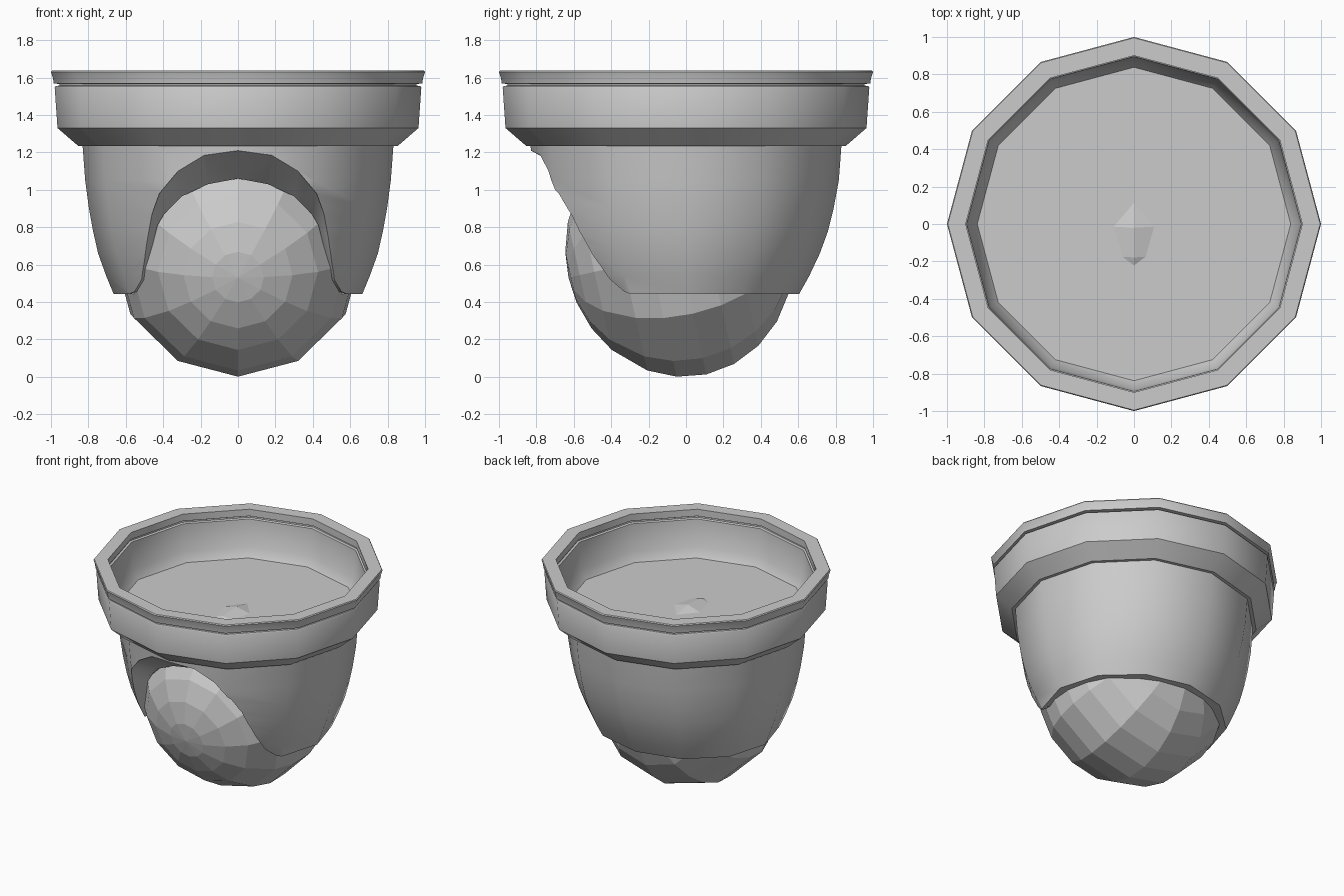
import bpy, bmesh, math
from mathutils import Matrix

if "Cube" in bpy.data.objects:
    bpy.data.objects.remove(bpy.data.objects["Cube"])

SIDES = 12


def finish(name, bm, smooth=None, solid=False):
    bmesh.ops.recalc_face_normals(bm, faces=bm.faces)
    if solid and bm.calc_volume(signed=True) < 0:
        bmesh.ops.reverse_faces(bm, faces=bm.faces)
    me = bpy.data.meshes.new(name)
    bm.to_mesh(me)
    bm.free()
    ob = bpy.data.objects.new(name, me)
    bpy.context.collection.objects.link(ob)
    if smooth:
        shade(ob, smooth)
    return ob


def shade(ob, angle):
    bpy.ops.object.select_all(action='DESELECT')
    ob.select_set(True)
    bpy.context.view_layer.objects.active = ob
    bpy.ops.object.shade_smooth_by_angle(angle=math.radians(angle))


def lathe(profile):
    """Revolve (radius, z[, y scale]) points about z, corners at multiples of 30 degrees."""
    bm = bmesh.new()
    rings = []
    for r, z, *sy in profile:
        s = sy[0] if sy else 1
        if r < 1e-5:
            rings.append([bm.verts.new((0, 0, z))] * SIDES)
        else:
            rings.append([bm.verts.new((r * math.cos(2 * math.pi * k / SIDES),
                                        r * s * math.sin(2 * math.pi * k / SIDES), z))
                          for k in range(SIDES)])
    for a, b in zip(rings, rings[1:]):
        for k in range(SIDES):
            n = (k + 1) % SIDES
            loop = list(dict.fromkeys((a[k], a[n], b[n], b[k])))
            if len(loop) > 2:
                bm.faces.new(loop)
    return bm


# Mounting ring: grooved lip outside and inside, sloping in to the floor
finish("mounting_ring", lathe([
    (0.83, 1.235), (0.855, 1.235), (0.965, 1.33), (0.98, 1.545), (0.975, 1.555),
    (0.955, 1.557), (0.955, 1.566), (0.985, 1.568), (0.99, 1.60), (1.0, 1.63),
    (0.995, 1.637), (0.90, 1.637), (0.90, 1.585), (0.91, 1.58), (0.91, 1.57),
    (0.895, 1.565), (0.88, 1.36), (0.838, 1.295)]), 32)

# Tapered housing, shallower front to back near the bottom; its top is the ring floor
housing = finish("housing", lathe([
    (0, 0.443), (0.665, 0.443, 0.91), (0.705, 0.54, 0.935), (0.748, 0.66, 0.957),
    (0.775, 0.78, 0.98), (0.797, 0.90, 0.99), (0.817, 1.05), (0.831, 1.236),
    (0.838, 1.295), (0, 1.295)]), solid=True)

# Arch that cuts the front opening: (x, z, y) on the housing and on the ball
edges = [((0, 1.21, -0.83), (0, 1.06, -0.555)),
         ((0.18, 1.185, -0.78), (0.16, 1.03, -0.55)),
         ((0.32, 1.10, -0.73), (0.30, 0.965, -0.53)),
         ((0.42, 0.98, -0.66), (0.395, 0.87, -0.50)),
         ((0.46, 0.87, -0.61), (0.43, 0.81, -0.49)),
         ((0.505, 0.62, -0.49), (0.475, 0.63, -0.42)),
         ((0.525, 0.52, -0.43), (0.50, 0.52, -0.37)),
         ((0.565, 0.455, -0.36), (0.54, 0.455, -0.29)),
         ((0.62, 0.437, -0.36), (0.60, 0.437, -0.29)),
         ((0.62, 0.30, -0.36), (0.60, 0.30, -0.29))]
full = edges + [((-a[0], *a[1:]), (-b[0], *b[1:])) for a, b in reversed(edges[1:])]
bm = bmesh.new()
loops = [[bm.verts.new((p[0], p[2] if y is None else y, p[1]))
          for p in (e[side] for e in full)]
         for side, y in ((0, -1.0), (0, None), (1, None), (1, -0.25))]
bm.faces.new(loops[0])
bm.faces.new(loops[-1])
for a, b in zip(loops, loops[1:]):
    for i in range(len(full)):
        j = (i + 1) % len(full)
        bm.faces.new((a[i], a[j], b[j], b[i]))
bmesh.ops.triangulate(bm, faces=bm.faces)
cutter = finish("opening_cutter", bm, solid=True)

mod = housing.modifiers.new("opening", 'BOOLEAN')
mod.operation = 'DIFFERENCE'
mod.solver = 'EXACT'
mod.use_self = True
mod.object = cutter
bpy.context.view_layer.objects.active = housing
bpy.ops.object.modifier_apply(modifier=mod.name)
bpy.data.objects.remove(cutter)
shade(housing, 32)

# Slightly flattened faceted ball and its front lens, aimed forward and a little down
R, AXIS = 0.665, 0.608
aim = Matrix.Translation((0, -0.035, 0.662)) @ Matrix.Rotation(math.radians(102.5), 4, 'X')
for name, angles in (("lens", (0, 12, 26, 40)),
                     ("ball", (40, 60, 75, 90, 105, 120, 135, 150, 165, 180))):
    bm = lathe([(R * math.sin(math.radians(a)), AXIS * math.cos(math.radians(a)))
                for a in angles])
    bm.transform(aim)
    ob = finish(name, bm)
    # keep the open shells facing outwards
    p = ob.data.polygons[0]
    if p.normal.dot(p.center - aim.translation) < 0:
        ob.data.flip_normals()
